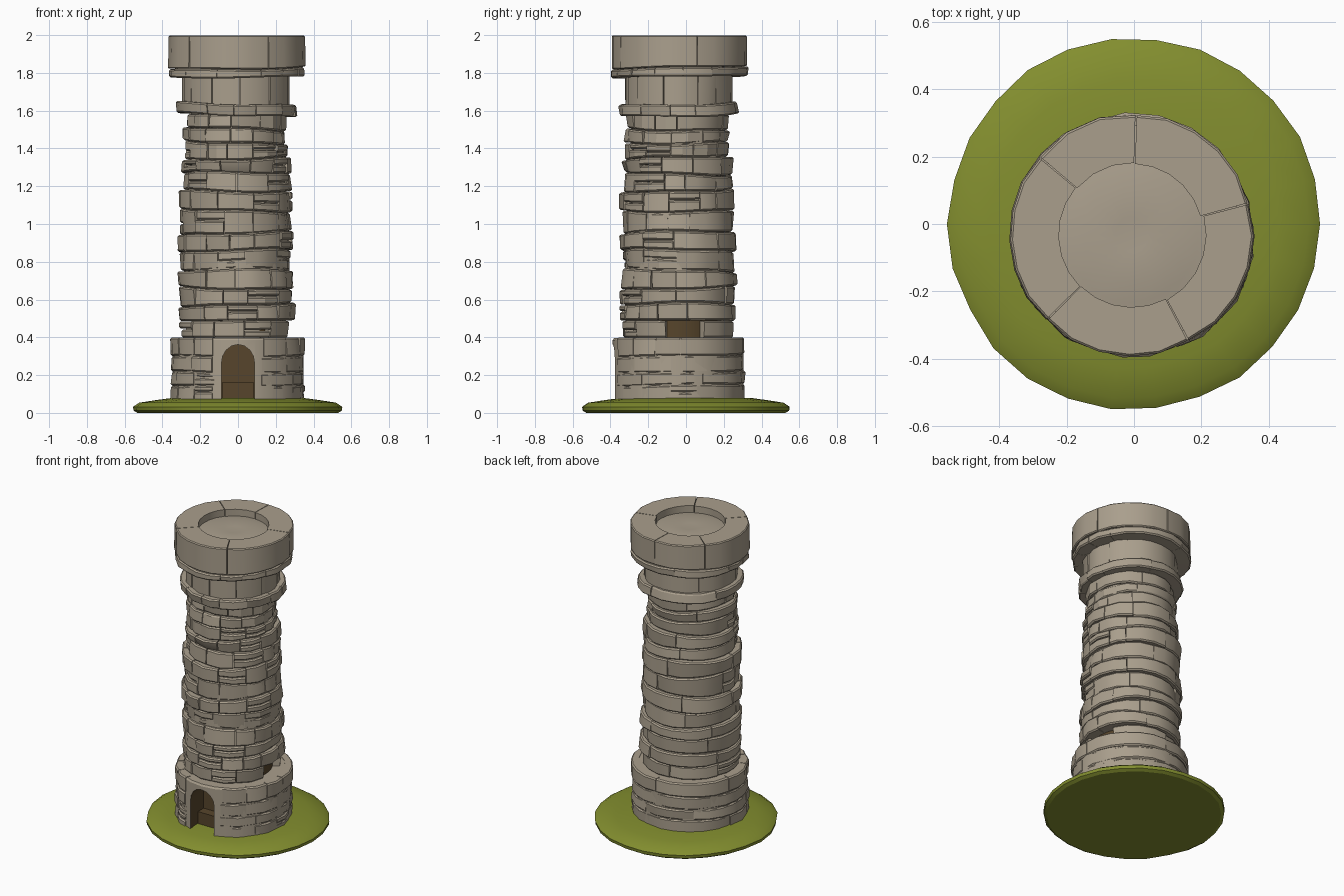
import bpy, bmesh, math, random
from math import radians, sin, cos, pi

if "Cube" in bpy.data.objects:
    bpy.data.objects.remove(bpy.data.objects["Cube"])

random.seed(11)
R = random.uniform


def material(name, rgb):
    m = bpy.data.materials.new(name)
    m.diffuse_color = (*rgb, 1)
    m.use_nodes = True
    m.node_tree.nodes["Principled BSDF"].inputs["Base Color"].default_value = m.diffuse_color
    return m


STONE = material("grey_stone", (0.40, 0.345, 0.265))
GRASS = material("green_grass", (0.225, 0.27, 0.028))
BROWN = material("dark_brown", (0.095, 0.06, 0.025))


def finish(name, bm, mats, smooth=True):
    bmesh.ops.recalc_face_normals(bm, faces=bm.faces)
    me = bpy.data.meshes.new(name)
    bm.to_mesh(me)
    bm.free()
    ob = bpy.data.objects.new(name, me)
    bpy.context.collection.objects.link(ob)
    for m in mats:
        me.materials.append(m)
    if smooth:
        shade(ob)
    return ob


def shade(ob):
    bpy.ops.object.select_all(action='DESELECT')
    ob.select_set(True)
    bpy.context.view_layer.objects.active = ob
    bpy.ops.object.shade_smooth_by_angle(angle=radians(28))


def revolve(profile, sides, cx=0.0, cy=0.0, wobble=0.0):
    """Solid of revolution, closed with a cap at each end."""
    bm = bmesh.new()
    k = [1 + R(-wobble, wobble) for _ in range(sides)]
    rings = [[bm.verts.new((cx + r * k[i] * cos(2 * pi * i / sides),
                            cy + r * k[i] * sin(2 * pi * i / sides), z))
              for i in range(sides)] for r, z in profile]
    for a, b in zip(rings, rings[1:]):
        for i in range(sides):
            j = (i + 1) % sides
            bm.faces.new((a[i], a[j], b[j], b[i]))
    bm.faces.new(rings[0])
    bm.faces.new(rings[-1])
    return bm


def stone(bm, a0, a1, r_in, rb, rt, zlo, zhi, c, cham=0.008):
    """Curved block between two angles; zlo and zhi are functions of angle."""
    n = max(2, round((a1 - a0) / radians(15)))
    cols = []
    for i in range(n + 1):
        a = a0 + (a1 - a0) * i / n
        e = cham if i in (0, n) else 0
        lo, hi = zlo(a), zhi(a)
        prof = [(r_in, lo), (rb - cham - e, lo), (rb - e, lo + cham),
                (rt - e, hi - cham), (rt - cham - e, hi), (r_in, hi)]
        cols.append([bm.verts.new((c[0] + r * cos(a), c[1] + r * sin(a), z))
                     for r, z in prof])
    for p, q in zip(cols, cols[1:]):
        for i in range(6):
            j = (i + 1) % 6
            bm.faces.new((p[i], p[j], q[j], q[i]))
    bm.faces.new(cols[0])
    bm.faces.new(cols[-1])


def joints(start, end):
    """Short stones on the front half, long ones round the back."""
    out = [start]
    while True:
        front = -sin(out[-1] + 0.2) > -0.15
        step = radians(R(22, 40) if front else R(50, 90))
        if out[-1] + step > end - radians(18):
            return out + [end]
        out.append(out[-1] + step)


def course(bm, zlo, zhi, start, end, r_in, r, c, gap=0.010, jit=0.007, split=0.0):
    js = joints(start, end)
    for a, b in zip(js, js[1:]):
        front = -sin((a + b) / 2) > -0.2
        g = gap if front else gap * 0.5
        rb, rt = r + R(-jit, jit), r + R(-jit, jit)
        if front and R(0, 1) < split:
            k = R(0.4, 0.6)
            mid = lambda t, k=k: zlo(t) * (1 - k) + zhi(t) * k
            stone(bm, a + g, b - g, r_in, rb, rb, zlo, lambda t: mid(t) - 0.003, c)
            stone(bm, a + g, b - g, r_in, rt, rt, lambda t: mid(t) + 0.003, zhi, c)
        else:
            stone(bm, a + g, b - g, r_in, rb, rt, zlo, zhi, c)


def wave(z, amp, off=0.0):
    ph, ph2 = R(0, 6.28), R(0, 6.28)
    return lambda t: z + off + amp * (sin(t + ph) + 0.4 * sin(3 * t + ph2))


def flat(z):
    return lambda t: z


C = (-0.007, -0.042)

# Grass mound
finish("grass_mound", revolve([(0.53, 0), (0.55, 0.012), (0.553, 0.032), (0.52, 0.054),
                               (0.43, 0.068), (0.34, 0.08), (0.1, 0.08)], 26, 0, 0, 0.008), [GRASS])

# Base drum with arched doorway cut into it
base = finish("base_drum", revolve([(0.346, 0.05), (0.346, 0.385), (0.338, 0.397), (0.1, 0.397)],
                                   24, 0, C[1]), [STONE], False)
bm = bmesh.new()
outline = [(-0.088, 0.06), (0.088, 0.06)] + [
    (0.088 * cos(pi * i / 8), 0.262 + 0.1 * sin(pi * i / 8)) for i in range(9)]
f = bm.faces.new([bm.verts.new((x, -0.5, z)) for x, z in outline])
ext = bmesh.ops.extrude_face_region(bm, geom=[f])
for v in ext["geom"]:
    if isinstance(v, bmesh.types.BMVert):
        v.co.y = -0.24
cutter = finish("door_cutter", bm, [BROWN], False)
cutter.hide_render = True
mod = base.modifiers.new("door", 'BOOLEAN')
mod.operation = 'DIFFERENCE'
mod.solver = 'EXACT'
mod.material_mode = 'TRANSFER'
mod.object = cutter
bpy.context.view_layer.objects.active = base
bpy.ops.object.modifier_apply(modifier="door")
bpy.data.objects.remove(cutter)
shade(base)

# Doorstep
bm = bmesh.new()
bmesh.ops.create_cube(bm, size=1)
for v in bm.verts:
    v.co = (v.co.x * 0.17, -0.27 + v.co.y * 0.06, 0.12 + v.co.z * 0.08)
finish("door_step", bm, [BROWN])

# Base stones, leaving the door frame clear
bm = bmesh.new()
zs = [0.06, 0.145, 0.215, 0.30, 0.40]
bounds = [flat(zs[0])] + [wave(z, 0.007) for z in zs[1:-1]] + [flat(zs[-1])]
for i in range(4):
    s = radians(-90 + R(20, 24))
    e = radians(270 - R(20, 24))
    course(bm, (lambda t, f=bounds[i]: f(t) + 0.003), bounds[i + 1], s, e, 0.31, 0.355,
           (0, C[1]), jit=0.005, split=0.15 if i < 3 else 0)
finish("base_stones", bm, [STONE])

# Shaft core, brown behind the side opening
bm = revolve([(0.24, 0.38), (0.24, 0.49), (0.283, 0.5), (0.276, 1.0), (0.255, 1.3),
              (0.248, 1.56), (0.265, 1.8)], 24, *C)
for f in bm.faces:
    m = f.calc_center_median()
    f.material_index = int(m.z < 0.495 and m.x > 0.1)
finish("shaft_core", bm, [STONE, BROWN])

# Shaft stones in uneven courses
zs = [0.40, 0.485, 0.57, 0.66, 0.75, 0.855, 0.95, 1.07, 1.175, 1.265, 1.345, 1.43, 1.50, 1.575]
rs = [0.296, 0.308, 0.302, 0.307, 0.294, 0.31, 0.293, 0.303, 0.288, 0.291, 0.273, 0.276, 0.27]
bounds = [flat(0.395)] + [wave(z, 0.003 if i == 0 else 0.010) for i, z in enumerate(zs[1:-1])] + [flat(1.58)]
bm = bmesh.new()
for i, r in enumerate(rs):
    c = (C[0] + R(-0.01, 0.008), C[1] + R(-0.008, 0.008))
    lo = lambda t, f=bounds[i]: f(t) + 0.004
    if i == 0:      # gap on the right side
        s, e = radians(29), radians(348)
    else:
        s = R(0, 1.5)
        e = s + 2 * pi
    course(bm, lo, bounds[i + 1], s, e, 0.225, r, c, jit=0.008, split=0.25)
finish("shaft_stones", bm, [STONE])

# Collar, neck and crown
bm = bmesh.new()
lo, hi = wave(1.578, 0.010), wave(1.64, 0.010)
course(bm, lo, hi, 0.3, 0.3 + 2 * pi, 0.24, 0.318, C, gap=0.004, jit=0.008)
finish("collar", bm, [STONE])

bm = bmesh.new()
course(bm, flat(1.62), flat(1.80), 0.8, 0.8 + 2 * pi, 0.24, 0.285, C, gap=0.006, jit=0.006)
finish("neck_stones", bm, [STONE])

CC = (-0.006, -0.032)
bm = bmesh.new()
seam = wave(1.825, 0.008)
course(bm, wave(1.778, 0.006), seam, 0.5, 0.5 + 2 * pi, 0.24, 0.362, CC, gap=0.004, jit=0.004)
cuts = [radians(a) for a in (-62, 15, 88, 140, 225, 298)]
for a, b in zip(cuts, cuts[1:]):
    stone(bm, a + 0.006, b - 0.006, 0.212 + R(-0.004, 0.008), 0.363 + R(-0.004, 0.004),
          0.361, lambda t: seam(t) + 0.003, flat(1.998), CC, 0.006)
finish("crown", bm, [STONE])

# Sunken uneven roof floor
finish("roof_floor", revolve([(0.33, 1.80), (0.33, 1.94), (0.20, 1.955), (0.14, 1.968),
                              (0.05, 1.962)], 18, *CC, 0.02), [STONE])
